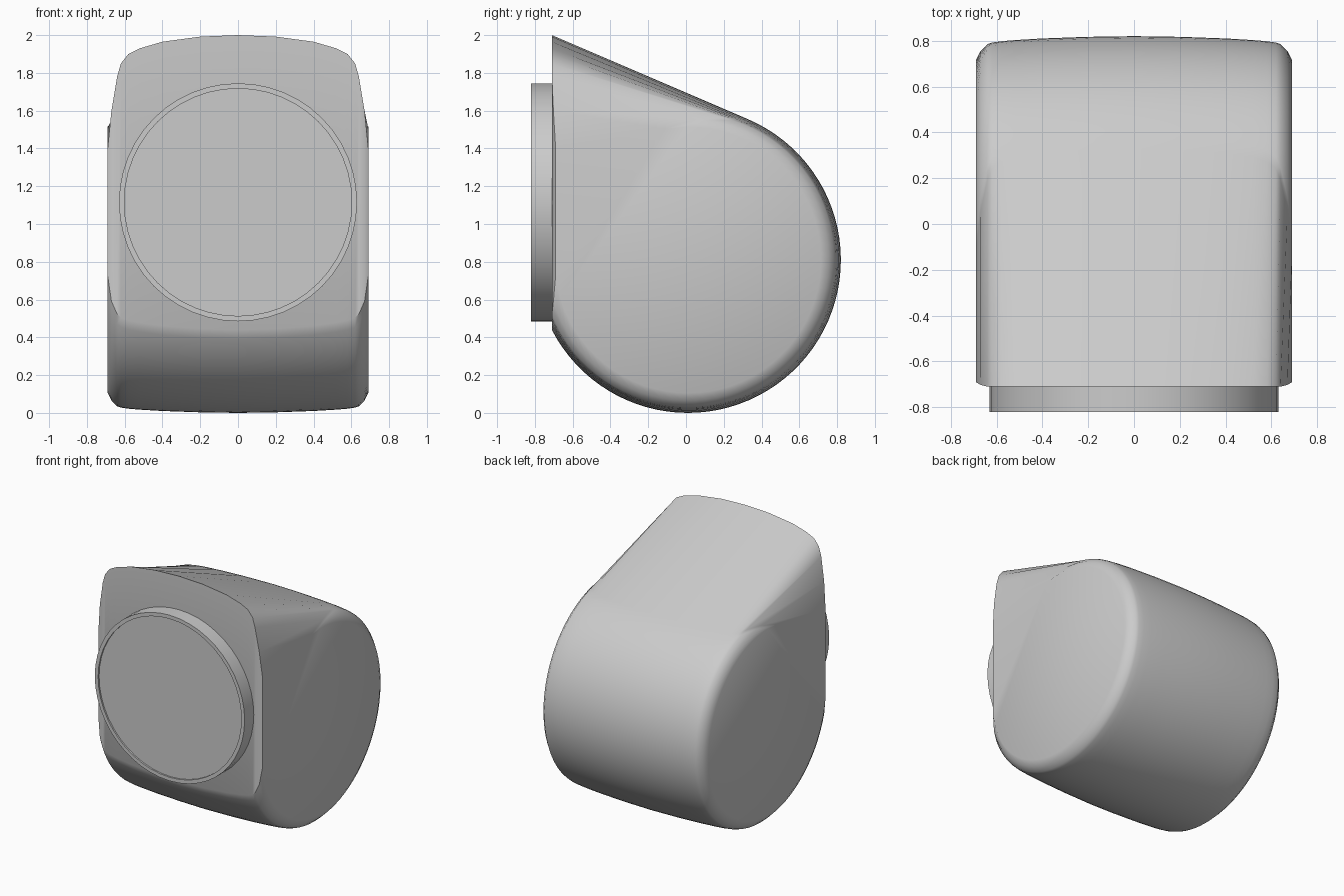
import bpy, bmesh
from math import pi, sin, cos, acos, atan2, hypot

cube = bpy.data.objects.get("Cube")
if cube:
    bpy.data.objects.remove(cube, do_unlink=True)

grey = bpy.data.materials.new("plain grey")
grey.use_nodes = True
colour = (0.6, 0.6, 0.6, 1)
grey.diffuse_color = colour
grey.node_tree.nodes["Principled BSDF"].inputs["Base Color"].default_value = colour

CY, CZ, RADIUS = 0.01, 0.81, 0.81   # round back of the housing
FRONT, PEAK = -0.71, 2.0            # flat front and its pointed top
ARC_STEPS = 56


def finish(name, bm):
    bmesh.ops.recalc_face_normals(bm, faces=bm.faces)
    mesh = bpy.data.meshes.new(name)
    bm.to_mesh(mesh)
    bm.free()
    mesh.materials.append(grey)
    obj = bpy.data.objects.new(name, mesh)
    bpy.context.collection.objects.link(obj)
    bpy.ops.object.select_all(action='DESELECT')
    obj.select_set(True)
    bpy.context.view_layer.objects.active = obj
    bpy.ops.object.shade_smooth_by_angle(angle=pi / 6)
    return obj


def skin(bm, rings, caps=True):
    for a, b in zip(rings, rings[1:]):
        for i in range(len(a)):
            j = (i + 1) % len(a)
            bm.faces.new((a[i], a[j], b[j], b[i]))
    if caps:
        bm.faces.new(rings[0])
        bm.faces.new(rings[-1])


def teardrop(drop, inset, setback):
    """Side outline: peak, slope tangent to the round back, arc, flat front."""
    r, py, pz = RADIUS - inset, FRONT + setback, PEAK - drop
    dy, dz = py - CY, pz - CZ
    start = atan2(dz, dy) - acos(r / hypot(dy, dz))
    end = -acos(max(-1, dy / r))
    pts = [(py, pz)]
    for i in range(ARC_STEPS + 1):
        a = start + (end - start) * i / ARC_STEPS
        pts.append((CY + r * cos(a), CZ + r * sin(a)))
    return pts


# Housing: crowned across its width, with rolled and chamfered sides
half = [(0, 0, 0, 0), (0.2, 0.008, 0.003, 0), (0.4, 0.035, 0.01, 0),
        (0.52, 0.07, 0.017, 0), (0.58, 0.1, 0.022, 0),
        (0.62, 0.15, 0.028, 0), (0.64, 0.22, 0.035, 0),
        (0.67, 0.4, 0.065, 0.008), (0.69, 0.6, 0.105, 0.02)]
stations = [(-x, *rest) for x, *rest in reversed(half[1:])] + half
bm = bmesh.new()
skin(bm, [[bm.verts.new((x, y, z)) for y, z in teardrop(*rest)]
          for x, *rest in stations])
finish("housing", bm)

# Round front lens with a narrow raised rim
bm = bmesh.new()
rings = []
for radius, y in [(0.63, -0.66), (0.63, -0.82), (0.602, -0.82), (0.602, -0.808)]:
    rings.append([bm.verts.new((radius * cos(2 * pi * i / 48), y,
                                1.115 + radius * sin(2 * pi * i / 48)))
                  for i in range(48)])
skin(bm, rings)
finish("front_lens", bm)
